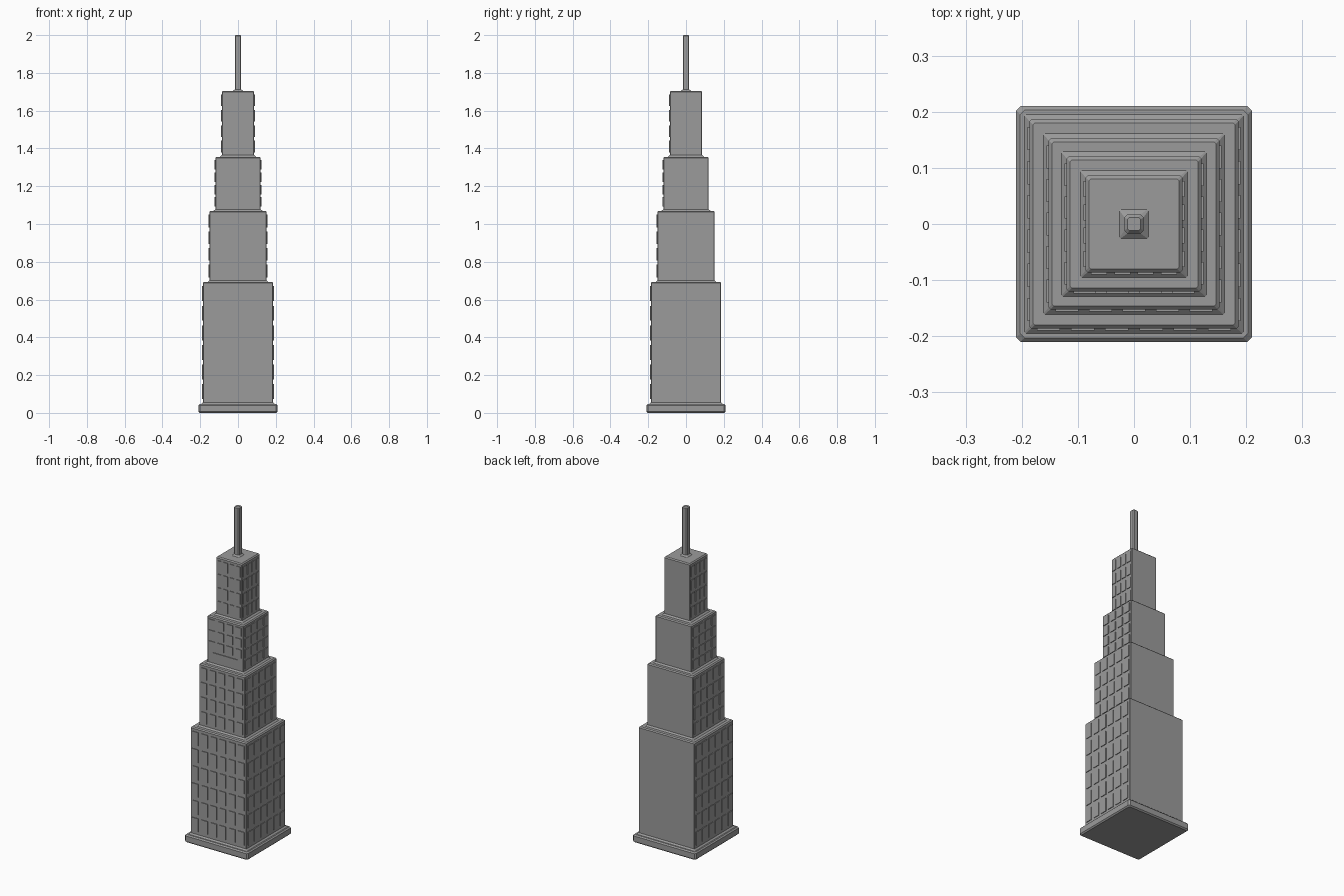
import bpy, bmesh
from math import radians
from mathutils import Matrix, Vector

if "Cube" in bpy.data.objects:
    bpy.data.objects.remove(bpy.data.objects["Cube"])

grey = bpy.data.materials.new("dark_grey")
grey.diffuse_color = (0.33, 0.33, 0.33, 1)
grey.use_nodes = True
grey.node_tree.nodes["Principled BSDF"].inputs["Base Color"].default_value = grey.diffuse_color


def make_object(name, bm):
    bmesh.ops.recalc_face_normals(bm, faces=bm.faces[:])
    mesh = bpy.data.meshes.new(name)
    bm.to_mesh(mesh)
    bm.free()
    mesh.materials.append(grey)
    ob = bpy.data.objects.new(name, mesh)
    bpy.context.collection.objects.link(ob)
    return ob


# Stack of square rings with chamfered corners: (half width, chamfer, height)
def loft(name, rings):
    bm = bmesh.new()
    loops = []
    for h, c, z in rings:
        k = h - c
        pts = [(h, -k), (h, k), (k, h), (-k, h), (-h, k), (-h, -k), (-k, -h), (k, -h)]
        loops.append([bm.verts.new((x, y, z)) for x, y in pts])
    for a, b in zip(loops, loops[1:]):
        for i in range(8):
            j = (i + 1) % 8
            bm.faces.new((a[i], a[j], b[j], b[i]))
    bm.faces.new(loops[0][::-1])
    bm.faces.new(loops[-1])
    return make_object(name, bm)


# Raised window panels on the front and both sides (the back wall is plain)
def windows(name, half, z0, z1, cols, rows, wide_bottom):
    bm = bmesh.new()
    span = 2 * half - 0.006
    cw, ch = span / cols, (z1 - z0) / rows
    depth = 0.012
    for angle in (0, 90, -90):
        turn = Matrix.Rotation(radians(angle), 4, 'Z')
        for r in range(rows):
            merged = wide_bottom and angle == 0 and r == 0
            n, w = (1, span * 0.7) if merged else (cols, cw * 0.68)
            for c in range(n):
                x = (c - (n - 1) / 2) * cw
                z = z0 + (r + 0.5) * ch
                m = (turn @ Matrix.Translation((x, -half - 0.004 + depth / 2, z))
                     @ Matrix.Diagonal(Vector((w, depth, ch * 0.76, 1))))
                bmesh.ops.create_cube(bm, size=1, matrix=m)
    return make_object(name, bm)


# Half width, bottom, top, window columns, window rows, wide bottom window
tiers = [
    (0.186, 0.047, 0.693, 6, 6, False),
    (0.152, 0.693, 1.070, 5, 4, False),
    (0.120, 1.070, 1.356, 4, 4, True),
    (0.086, 1.356, 1.705, 4, 4, False),
]

# Tower body: base slab, then each setback with a flared foot and bevelled rim
body = [(0.203, 0.008, 0.0), (0.210, 0.008, 0.007), (0.210, 0.008, 0.040), (0.203, 0.008, 0.047)]
for half, z0, z1, *_ in tiers:
    body += [(half + 0.009, 0.002, z0), (half, 0.003, z0 + 0.008),
             (half, 0.003, z1 - 0.006), (half - 0.006, 0.003, z1)]
# Spire on the roof
body += [(0.026, 0.002, 1.705), (0.017, 0.005, 1.713), (0.017, 0.005, 1.994), (0.012, 0.004, 2.0)]
loft("tower_body", body)

for i, (half, z0, z1, cols, rows, wide) in enumerate(tiers, 1):
    windows(f"windows_tier_{i}", half, z0 + 0.014, z1 - 0.01, cols, rows, wide)
